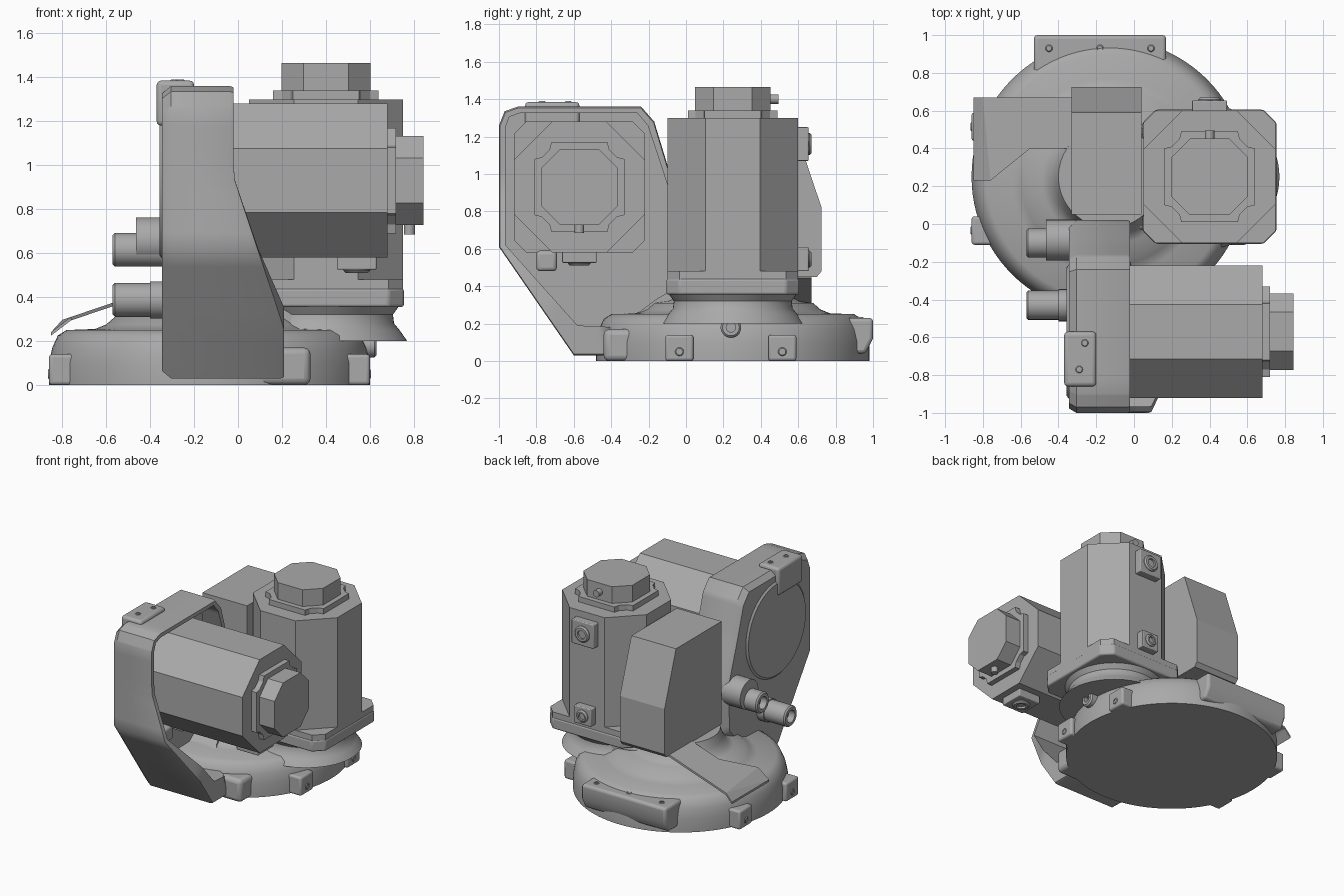
import bpy, bmesh, math
from mathutils import Matrix, Vector

if "Cube" in bpy.data.objects:
    bpy.data.objects.remove(bpy.data.objects["Cube"])

GREY = (0.4, 0.4, 0.4, 1)
metal = bpy.data.materials.new("cast_grey")
metal.use_nodes = True
metal.diffuse_color = GREY
bsdf = next(n for n in metal.node_tree.nodes if n.type == 'BSDF_PRINCIPLED')
bsdf.inputs["Base Color"].default_value = GREY

# Frames: local z is the axis of the part
UP = Matrix.Identity(4)
ALONG_X = Matrix(((0, 0, 1, 0), (1, 0, 0, 0), (0, 1, 0, 0), (0, 0, 0, 1)))
ALONG_Y = Matrix(((1, 0, 0, 0), (0, 0, 1, 0), (0, 1, 0, 0), (0, 0, 0, 1)))


def finish(name, bm, frame=UP, bevel=0, smooth=False):
    bmesh.ops.transform(bm, matrix=frame, verts=bm.verts)
    bmesh.ops.recalc_face_normals(bm, faces=bm.faces)
    mesh = bpy.data.meshes.new(name)
    bm.to_mesh(mesh)
    bm.free()
    mesh.materials.append(metal)
    ob = bpy.data.objects.new(name, mesh)
    bpy.context.collection.objects.link(ob)
    if bevel:
        mod = ob.modifiers.new("rounding", 'BEVEL')
        mod.width, mod.segments = bevel, 3
        mod.limit_method, mod.angle_limit = 'ANGLE', math.radians(35)
    if smooth or bevel:
        bpy.ops.object.select_all(action='DESELECT')
        ob.select_set(True)
        bpy.context.view_layer.objects.active = ob
        bpy.ops.object.shade_smooth_by_angle(angle=math.radians(35))
    return ob


def skin(bm, rings, closed=False):
    """Join equal rings of points with quads, capping both ends unless closed."""
    loops = [[bm.verts.new(p) for p in ring] for ring in rings]
    n = len(loops[0])
    for a, b in zip(loops, loops[1:] + ([loops[0]] if closed else [])):
        for i in range(n):
            j = (i + 1) % n
            bm.faces.new((a[i], a[j], b[j], b[i]))
    if not closed:
        bm.faces.new(loops[0])
        bm.faces.new(loops[-1])


def prism(name, outline, lo, hi, frame=UP, bevel=0):
    bm = bmesh.new()
    skin(bm, [[(x, y, z) for x, y in outline] for z in (lo, hi)])
    return finish(name, bm, frame, bevel)


def box(name, x, y, z, bevel=0, frame=UP):
    pts = [(x[0], y[0]), (x[1], y[0]), (x[1], y[1]), (x[0], y[1])]
    return prism(name, pts, z[0], z[1], frame, bevel)


def lathe(name, profile, frame=UP, sides=64):
    bm = bmesh.new()
    angles = [math.tau * i / sides for i in range(sides)]
    skin(bm, [[(r * math.cos(a), r * math.sin(a), z) for a in angles] for r, z in profile])
    return finish(name, bm, frame, smooth=True)


def disc(name, r, lo, hi, frame, sides=32):
    return lathe(name, [(r, lo), (r, hi)], frame, sides)


def socket(name, r, bore, length, frame, depth=0.05):
    """Round fitting with a blind bore at its far end."""
    return lathe(name, [(r, 0), (r, length - 0.01), (r - 0.01, length), (bore, length),
                        (bore, length - depth)], frame, 32)


def octagon(half, cut):
    c = half - cut
    return [(half, -c), (half, c), (c, half), (-c, half),
            (-half, c), (-half, -c), (-c, -half), (c, -half)]


def at(x, y, z, frame=UP):
    return Matrix.Translation((x, y, z)) @ frame


# Round base with its raised central dome
lathe("base", [(0.73, 0), (0.73, 0.1), (0.715, 0.17), (0.69, 0.225), (0.65, 0.25),
               (0.52, 0.255), (0.47, 0.275), (0.43, 0.31), (0.36, 0.32), (0.32, 0.34),
               (0.29, 0.39), (0.27, 0.45)], at(-0.13, 0.25, 0), 96)
box("base_front_foot", (0.0, 0.33), (-0.44, -0.15), (0, 0.17), 0.03)

# Side lugs with bolt heads
for side, s in (("left", 1), ("right", -1)):
    for end, y in (("front", -0.035), ("rear", 0.515)):
        x = -0.13 + s * 0.645
        box(f"{side}_{end}_lug", (x - 0.085, x + 0.085), (y - 0.075, y + 0.075),
            (0, 0.14), 0.015)
        facing = ALONG_X if s > 0 else Matrix.Rotation(math.pi, 4, 'Z') @ ALONG_X
        socket(f"{side}_{end}_bolt", 0.028, 0.014, 0.015,
               at(x + s * 0.075, y, 0.05, facing), 0.012)
socket("side_plug", 0.055, 0.025, 0.13, at(0.5, 0.24, 0.18, ALONG_X), 0.03)

# Rear mounting ledge, sloping in underneath
prism("rear_ledge", [(0.75, 0.04), (0.96, 0.04), (1.0, 0.12), (1.0, 0.23), (0.75, 0.23)],
      -0.53, 0.17, ALONG_X, 0.02)
for i in range(3):
    socket(f"rear_ledge_bolt_{i + 1}", 0.024, 0.014, 0.015,
           at(-0.45 + 0.27 * i, 0.93, 0.22), 0.012)

# Neck that carries the upright motor
lathe("motor_neck", [(0.38, 0.2), (0.345, 0.25), (0.32, 0.28), (0.315, 0.32), (0.34, 0.355),
                     (0.34, 0.38)], at(0.39, 0.25, 0))
box("neck_bridge", (-0.1, 0.35), (-0.03, 0.53), (0.2, 0.36), 0.03)
prism("neck_flange", octagon(0.355, 0.07), 0.355, 0.44, at(0.4, 0.25, 0), 0.012)


def motor(label, frame):
    quarter = [(0.24, 0.15), (0.2, 0.16), (0.16, 0.2), (0.15, 0.24)]
    cross = []
    for k in range(4):
        turn = Matrix.Rotation(k * math.pi / 2, 2)
        cross += [tuple(turn @ Vector(p)) for p in quarter]
    prism(label + "_mount", octagon(0.35, 0.065), -0.07, 0.04, frame)
    prism(label + "_body", octagon(0.35, 0.205), 0.0, 0.86, frame)
    prism(label + "_end_plate", cross, 0.86, 0.9, frame)
    prism(label + "_end_cap", octagon(0.203, 0.1), 0.9, 1.025, frame)
    disc(label + "_end_pin", 0.025, 0.19, 0.245, frame @ at(0, 0, 0.96, ALONG_Y))
    # Two connector blocks on one flat side
    for part, half, lo, hi in (("power", 0.092, 0.63, 0.81), ("signal", 0.07, 0.04, 0.17)):
        box(f"{label}_{part}_block", (-half, half), (0.3, 0.405), (lo, hi), 0.006, frame)
        socket(f"{label}_{part}_port", half * 0.65, half * 0.35, 0.03,
               frame @ at(0, 0.39, (lo + hi) / 2, ALONG_Y), 0.015)


motor("upright_motor", at(0.4, 0.25, 0.44))
sideways = Matrix(((0, 0, 1, 0), (-1, 0, 0, 0), (0, -1, 0, 0), (0, 0, 0, 1)))
motor("side_motor", at(-0.18, -0.57, 0.93, sideways))

# Upright arm: a dished casting with a raised rim that widens towards the foot
OUTER = [(-0.6, 0.03), (-0.25, 0.03), (-0.1, 0.25), (0.0, 0.35), (0.02, 0.7), (-0.1, 1.05),
         (-0.17, 1.28), (-0.24, 1.36), (-0.9, 1.36), (-0.97, 1.335), (-1.0, 1.26), (-1.0, 0.61)]
INNER = [(-0.58, 0.19), (-0.36, 0.18), (-0.16, 0.33), (-0.04, 0.4), (-0.02, 0.7), (-0.135, 1.05),
         (-0.205, 1.26), (-0.26, 1.325), (-0.89, 1.325), (-0.945, 1.305), (-0.965, 1.25),
         (-0.965, 0.62)]


def resample(points, steps=8):
    out = []
    for a, b in zip(points, points[1:] + points[:1]):
        out += [tuple(Vector(a).lerp(Vector(b), i / steps)) for i in range(steps)]
    return out


def rim_x(y, z):
    rise = min(max((0.95 - z) / 0.7, 0), 1)
    return -0.02 + 0.23 * rise * min(max((-0.15 - y) / 0.25, 0), 1)


outer, inner = resample(OUTER), resample(INNER)
widths = [rim_x(y, z) for y, z in outer]
bm = bmesh.new()
skin(bm, [[(-0.345, -0.52 + (y + 0.52) * 0.95, 0.7 + (z - 0.7) * 0.95) for y, z in outer],
          [(-0.305, y, z) for y, z in outer],
          [(w - 0.015, y, z) for w, (y, z) in zip(widths, outer)],
          [(w, y * 0.99 - 0.005, z * 0.99 + 0.007) for w, (y, z) in zip(widths, outer)],
          [(w, y, z) for w, (y, z) in zip(widths, inner)],
          [(-0.22, y, z) for y, z in inner]])
finish("arm", bm, smooth=True)
lathe("arm_round_cover", [(0.38, -0.02), (0.355, 0.0), (0.34, 0.012)],
      at(-0.345, -0.57, 0.93, Matrix.Rotation(math.pi, 4, 'Z') @ ALONG_X))
box("arm_drain_boss", (-0.23, -0.05), (-0.8, -0.69), (0.48, 0.59), 0.02)

# Top bracket with two bolts
box("arm_top_bracket", (-0.37, -0.2), (-0.86, -0.57), (1.18, 1.385), 0.02)
for i, (x, y) in enumerate(((-0.26, -0.63), (-0.29, -0.77))):
    socket(f"bracket_bolt_{i + 1}", 0.025, 0.014, 0.012, at(x, y, 1.377), 0.01)

# Cable fittings on the right-hand side
BACK = Matrix.Rotation(math.pi, 4, 'Z') @ ALONG_X
for label, y, z in (("upper", -0.1, 0.615), ("lower", -0.43, 0.387)):
    socket(label + "_fitting", 0.077, 0.045, 0.27, at(-0.3, y, z, BACK))
disc("upper_fitting_boss", 0.108, 0.0, 0.165, at(-0.3, -0.085, 0.655, BACK))
disc("lower_fitting_boss", 0.085, 0.0, 0.1, at(-0.3, -0.43, 0.387, BACK))

# Electrical box with a sloping rear face
prism("electrical_box", [(0.05, 0.45), (0.7, 0.45), (0.725, 0.48), (0.725, 0.82),
                         (0.59, 1.22), (0.05, 1.22)], -0.33, 0.04, ALONG_X)

# Bent sheet below the electrical box, with a cut-off corner
plan = [(-0.85, 0.23), (-0.76, 0.23), (-0.55, 0.4), (-0.32, 0.4), (-0.32, 0.67),
        (-0.8, 0.67), (-0.85, 0.67)]


def sheet_z(x):
    return 0.28 + (x + 0.8) * (0.34 if x > -0.8 else 1.1)


bm = bmesh.new()
skin(bm, [[(x, y, sheet_z(x) + t) for x, y in plan] for t in (0, 0.016)])
bmesh.ops.triangulate(bm, faces=[f for f in bm.faces if len(f.verts) > 4])
finish("cover_sheet", bm)
